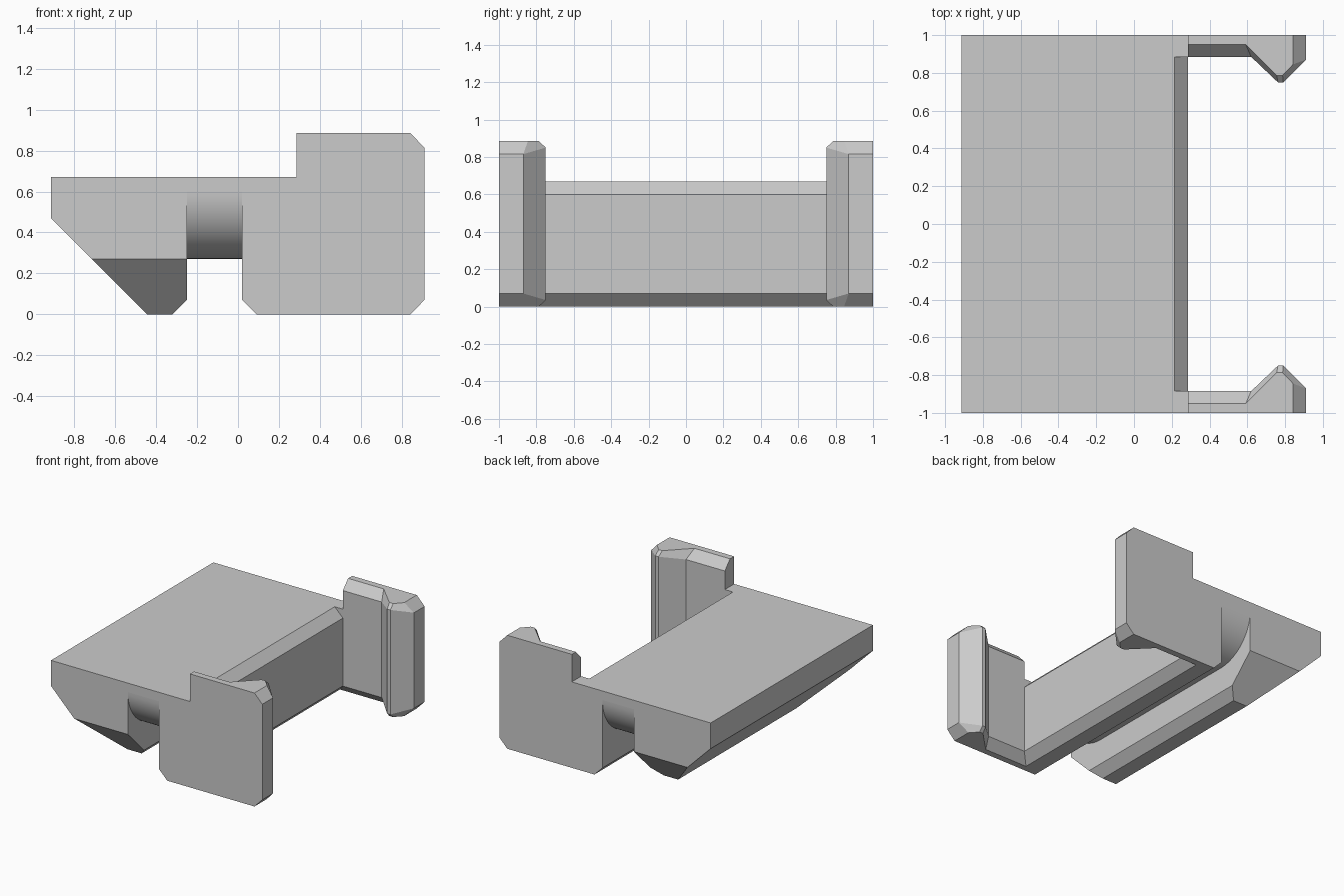
import bpy, bmesh, math
from mathutils import Vector

cube = bpy.data.objects.get("Cube")
if cube:
    bpy.data.objects.remove(cube, do_unlink=True)

grey = bpy.data.materials.new("light_grey")
grey.use_nodes = True
grey.diffuse_color = (0.6, 0.6, 0.6, 1)
grey.node_tree.nodes["Principled BSDF"].inputs["Base Color"].default_value = (0.6, 0.6, 0.6, 1)


def loft(name, first, last):
    """Solid from several matching rings: first ring to last ring."""
    return loft_rings(name, [first, last])


def loft_rings(name, rings):
    bm = bmesh.new()
    loops = [[bm.verts.new(p) for p in ring] for ring in rings]
    n = len(loops[0])
    for a, b in zip(loops, loops[1:]):
        for i in range(n):
            j = (i + 1) % n
            bm.faces.new((a[i], a[j], b[j], b[i]))
    bm.faces.new(loops[0])
    bm.faces.new(loops[-1])
    bmesh.ops.recalc_face_normals(bm, faces=bm.faces)
    return finish(name, bm)


def finish(name, bm):
    mesh = bpy.data.meshes.new(name)
    bm.to_mesh(mesh)
    bm.free()
    mesh.materials.append(grey)
    obj = bpy.data.objects.new(name, mesh)
    bpy.context.collection.objects.link(obj)
    return obj


def along_y(name, profile, y0, y1):
    return loft(name, [(x, y0, z) for x, z in profile], [(x, y1, z) for x, z in profile])


TOP, ROOF, CH, R = 0.67, 0.27, 0.07, 0.33
SLOT_L, SLOT_R, STEP, END = -0.25, 0.02, 0.285, 0.885

# wedge on the left of the slot, with undercut ends
wedge = along_y("clip_body", [(-0.913, TOP), (-0.913, 0.47), (-0.443, 0), (SLOT_L - CH, 0),
                              (SLOT_L, CH), (SLOT_L, TOP)], -1, 1)
bm = bmesh.new()
bm.from_mesh(wedge.data)
for s in (-1, 1):
    cut = bmesh.ops.bisect_plane(bm, geom=bm.verts[:] + bm.edges[:] + bm.faces[:],
                                 plane_co=(0, s, ROOF), plane_no=(0, s, -1), clear_outer=True)
    rim = [e for e in cut["geom_cut"] if isinstance(e, bmesh.types.BMEdge) and e.is_boundary]
    bmesh.ops.holes_fill(bm, edges=rim)
bmesh.ops.recalc_face_normals(bm, faces=bm.faces)
bm.to_mesh(wedge.data)
bm.free()

# bridge over the slot, with rounded ends
arc = [math.pi / 2 * i / 20 for i in range(21)]
left = [(-1 + R - R * math.cos(t), ROOF + R - R * math.sin(t)) for t in arc]
ends = [(-1, TOP)] + left + [(-y, z) for y, z in reversed(left)] + [(1, TOP)]
bridge = loft("bridge", [(SLOT_L - 0.05, y, z) for y, z in ends],
              [(SLOT_R + 0.05, y, z) for y, z in ends])

# block on the right of the slot
block = along_y("block", [(SLOT_R, TOP), (SLOT_R, CH), (SLOT_R + CH, 0), (STEP - CH, 0),
                          (STEP, CH), (STEP, TOP - CH), (STEP - CH, TOP)], -1, 1)
parts = [bridge, block]

# arms: plan outline, bevelled outline, bevel height
outline = [((STEP, -1), (STEP, -1), CH),
           ((0.91, -1), (0.842, -1), CH),
           ((0.91, -0.87), (0.842, -0.845), CH),
           ((0.79, -0.75), (0.787, -0.787), 0.035),
           ((0.762, -0.75), (0.755, -0.787), 0.035),
           ((0.62, -END), (0.592, -0.95), CH),
           ((STEP, -END), (STEP, -0.95), CH)]
HIGH = 0.885
for s, side in ((1, "front"), (-1, "back")):
    low = [(STEP - CH if b[0] == STEP else b[0], b[1] * s, 0) for a, b, h in outline]
    mid = [(a[0], a[1] * s, h) for a, b, h in outline]
    upper = [(a[0], a[1] * s, HIGH - h) for a, b, h in outline]
    high = [(b[0], b[1] * s, HIGH) for a, b, h in outline]
    parts.append(loft_rings(side + "_arm", [low, mid, upper, high]))
    # square corner where the arm meets the block
    parts.append(along_y(side + "_corner", [(0.1, TOP), (0.1, 0.4), (STEP, 0.4), (STEP, TOP)],
                         -s, -s * END))

# join everything into one solid
bpy.context.view_layer.objects.active = wedge
wedge.select_set(True)
for part in parts:
    mod = wedge.modifiers.new("join", 'BOOLEAN')
    mod.operation, mod.solver, mod.object = 'UNION', 'EXACT', part
    bpy.ops.object.modifier_apply(modifier=mod.name)
    bpy.data.objects.remove(part, do_unlink=True)

# merge flush faces
bm = bmesh.new()
bm.from_mesh(wedge.data)
bmesh.ops.remove_doubles(bm, verts=bm.verts, dist=0.0005)
bmesh.ops.dissolve_limit(bm, angle_limit=math.radians(0.5), verts=bm.verts, edges=bm.edges)
bm.to_mesh(wedge.data)
bm.free()

# smooth only the rounded slot ends
bpy.ops.object.shade_smooth_by_angle(angle=math.radians(20))
for face in wedge.data.polygons:
    c = face.center
    face.use_smooth = (SLOT_L < c.x < SLOT_R and ROOF < c.z < ROOF + R
                       and max(abs(v) for v in face.normal) < 0.9999)
